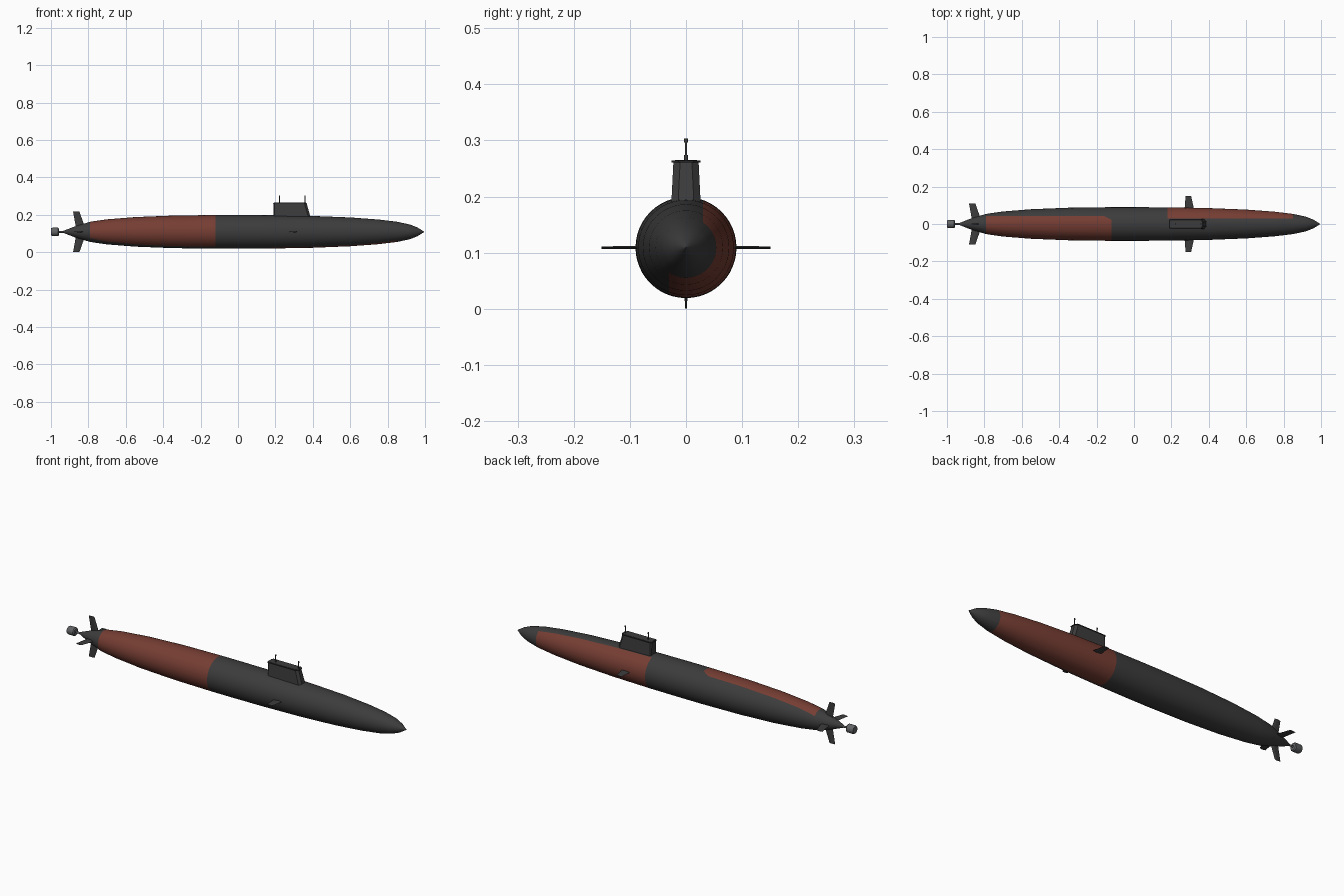
import bpy, bmesh, math
from mathutils import Vector

if "Cube" in bpy.data.objects:
    bpy.data.objects.remove(bpy.data.objects["Cube"], do_unlink=True)

AXIS = 0.109


def material(name, colour):
    m = bpy.data.materials.new(name)
    m.use_nodes = True
    m.diffuse_color = (*colour, 1)
    bsdf = m.node_tree.nodes["Principled BSDF"]
    bsdf.inputs["Base Color"].default_value = (*colour, 1)
    bsdf.inputs["Roughness"].default_value = 0.7
    return m


dark = material("dark_grey", (0.045, 0.045, 0.045))
red = material("rust_red", (0.18, 0.047, 0.033))
metal = material("steel_grey", (0.12, 0.125, 0.13))
black = material("near_black", (0.018, 0.018, 0.019))


def finish(bm, name, mats, smooth=True):
    bmesh.ops.recalc_face_normals(bm, faces=bm.faces)
    mesh = bpy.data.meshes.new(name)
    bm.to_mesh(mesh)
    bm.free()
    for m in mats:
        mesh.materials.append(m)
    ob = bpy.data.objects.new(name, mesh)
    bpy.context.collection.objects.link(ob)
    if smooth:
        bpy.ops.object.select_all(action="DESELECT")
        ob.select_set(True)
        bpy.context.view_layer.objects.active = ob
        bpy.ops.object.shade_smooth_by_angle(angle=math.radians(35))
    return ob


def lathe(profile, sides, z=AXIS):
    """Revolve (x, radius) pairs around a lengthwise axis."""
    bm = bmesh.new()
    rings = []
    for x, r in profile:
        rings.append([bm.verts.new((x, r * math.cos(a), z + r * math.sin(a)))
                      for a in (2 * math.pi * i / sides for i in range(sides))])
    for a, b in zip(rings, rings[1:]):
        for i in range(sides):
            j = (i + 1) % sides
            bm.faces.new((a[i], a[j], b[j], b[i]))
    bm.faces.new(rings[0])
    bm.faces.new(rings[-1])
    return bm


def loft(name, lower, upper, mat):
    """Solid between two outlines with equal point counts."""
    bm = bmesh.new()
    lo = [bm.verts.new(p) for p in lower]
    up = [bm.verts.new(p) for p in upper]
    n = len(lo)
    for i in range(n):
        j = (i + 1) % n
        bm.faces.new((lo[i], lo[j], up[j], up[i]))
    bm.faces.new(lo)
    bm.faces.new(up)
    return finish(bm, name, [mat], smooth=False)


# Hull with two painted patches on opposite sides
hull = lathe([(-0.94, 0.003), (-0.87, 0.03), (-0.79, 0.054), (-0.7, 0.067),
              (-0.55, 0.079), (-0.35, 0.087), (-0.12, 0.09), (0.0, 0.09),
              (0.18, 0.089), (0.4, 0.085), (0.6, 0.077), (0.75, 0.066),
              (0.85, 0.054), (0.92, 0.039), (0.96, 0.023), (0.995, 0.001)], 48)


def cut(point, normal):
    bmesh.ops.bisect_plane(hull, geom=hull.verts[:] + hull.edges[:] + hull.faces[:],
                           plane_co=point, plane_no=normal)


AFT_EDGE, BOW_EDGE = 0.042, 0.03
for edge in (AFT_EDGE, BOW_EDGE):
    for s in (1, -1):
        cut((0, s * edge, 0), (0, 1, 0))
corner = Vector((-0.16, AFT_EDGE, 0))
slant = Vector((1, 2, 0)).normalized()
cut(corner, slant)
for f in hull.faces:
    c = f.calc_center_median()
    side = 1 if c.z > AXIS else -1
    aft = -0.79 < c.x < -0.12 and c.y < side * AFT_EDGE
    if side > 0 and (c - corner).dot(Vector((slant.x, slant.y, 0))) > 0:
        aft = False
    bow = 0.18 < c.x < 0.85 and c.y > side * BOW_EDGE
    f.material_index = 1 if aft or bow else 0
finish(hull, "hull", [dark, red])

# Propulsor and its shaft
finish(lathe([(-0.96, 0.005), (-0.925, 0.005)], 12), "propeller_shaft", [metal])
finish(lathe([(-1.0, 0.019), (-0.993, 0.022), (-0.962, 0.022), (-0.957, 0.018)], 20),
       "propulsor", [metal])


def fin(name, angle, root, tip, thick):
    """Flat tapered fin; root and tip are (radius, aft x, fore x)."""
    out = Vector((0, math.cos(angle), math.sin(angle)))
    side = Vector((0, -out.z, out.y))
    base = Vector((0, 0, AXIS))

    def section(r, x0, x1, t):
        mid = x0 + 0.65 * (x1 - x0)
        pts = ((x0, 0), (mid, -t), (x1, 0), (mid, t))
        return [base + out * r + side * w + Vector((x, 0, 0)) for x, w in pts]
    loft(name, section(*root, thick), section(*tip, thick * 0.7), dark)


# Stern fins in a cross
for i, name in enumerate(("left", "upper", "right", "lower")):
    fin(name + "_stern_fin", i * math.pi / 2,
        (0.015, -0.865, -0.815), (0.109, -0.882, -0.848), 0.003)

# Bow planes
for name, a in (("back", 0), ("front", math.pi)):
    fin(name + "_bow_plane", a, (0.075, 0.27, 0.322), (0.151, 0.276, 0.305), 0.003)


def outline(x0, x1, w, z, nose=0.012):
    """Rectangle with clipped corners."""
    c = 0.006
    return [(x0, -w + c, z), (x0 + c, -w, z), (x1 - nose, -w, z), (x1, -w + nose, z),
            (x1, w - nose, z), (x1 - nose, w, z), (x0 + c, w, z), (x0, w - c, z)]


# Sail with a thin overhanging rim and deck
loft("sail", outline(0.19, 0.393, 0.027, 0.17), outline(0.19, 0.367, 0.0225, 0.261), dark)
loft("sail_rim", outline(0.187, 0.37, 0.0255, 0.261),
     outline(0.187, 0.37, 0.0255, 0.264), black)
loft("sail_deck", outline(0.193, 0.364, 0.02, 0.263),
     outline(0.193, 0.364, 0.02, 0.2655), dark)

# Masts with a wider foot and a small head
for name, x in (("aft_mast", 0.222), ("fore_mast", 0.358)):
    for part, r, z0, z1 in (("foot", 0.0035, 0.262, 0.274), ("pole", 0.002, 0.27, 0.298),
                            ("head", 0.0035, 0.296, 0.303)):
        bpy.ops.mesh.primitive_cylinder_add(vertices=10, radius=r, depth=z1 - z0,
                                            location=(x, 0, (z0 + z1) / 2))
        ob = bpy.context.object
        ob.name = name + "_" + part
        ob.data.materials.append(dark)
        bpy.ops.object.shade_smooth_by_angle(angle=math.radians(40))
